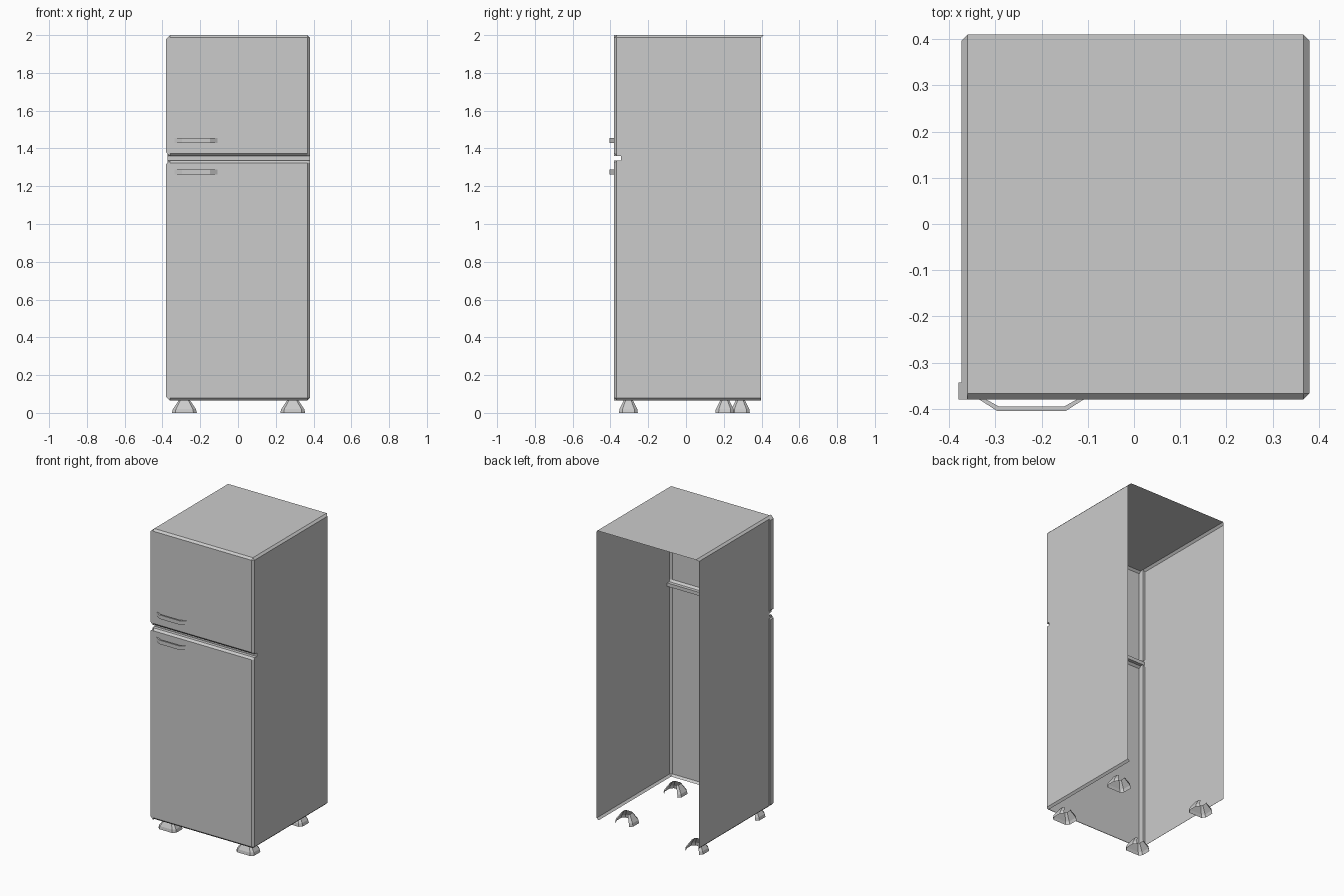
import bpy

if "Cube" in bpy.data.objects:
    bpy.data.objects.remove(bpy.data.objects["Cube"])

C = 0.013  # edge chamfer


def make(name, verts, faces):
    me = bpy.data.meshes.new(name)
    me.from_pydata(verts, [], faces)
    me.validate()
    ob = bpy.data.objects.new(name, me)
    bpy.context.collection.objects.link(ob)
    return ob


def prism(name, pts, axis, a, b):
    """Extrude a 2D outline along y or z between a and b."""
    n = len(pts)
    put = (lambda p, t: (p[0], t, p[1])) if axis == 'y' else (lambda p, t: (p[0], p[1], t))
    verts = [put(p, t) for t in (a, b) for p in pts]
    faces = [(i, (i + 1) % n, (i + 1) % n + n, i + n) for i in range(n)]
    low, high = tuple(reversed(range(n))), tuple(range(n, 2 * n))
    if axis == 'y':
        faces = [tuple(reversed(f)) for f in faces]
        low, high = low[::-1], high[::-1]
    return make(name, verts, faces + [low, high])


# Cabinet shell: side profile (y, z) with the groove between the doors,
# back and underside left open
profile = [(0.41, 2.0), (-0.38 + C, 2.0), (-0.38, 2.0 - C), (-0.38, 1.373),
           (-0.367, 1.36), (-0.345, 1.36), (-0.345, 1.337), (-0.367, 1.337),
           (-0.38, 1.324), (-0.38, 0.078), (-0.367, 0.065), (0.397, 0.065)]
inset = [(min(0.397, max(-0.367, y)), min(2.0 - C, max(0.078, z))) for y, z in profile]
n = len(profile)
rings = [(-0.373, inset), (-0.36, profile), (0.367, profile), (0.38, inset)]
verts = [(x, y, z) for x, ring in rings for y, z in ring]
faces = []
for r in range(3):
    for i in range(n - 1):
        if r == 1 and i == n - 2:
            continue  # open underside
        a = r * n + i
        faces.append((a, a + 1, a + 1 + n, a + n))


# Side panels use the inset outline without its collapsed duplicate points
def outline(base):
    seen, out = set(), []
    for i, p in enumerate(inset):
        if p not in seen:
            seen.add(p)
            out.append(base + i)
    return out


faces.append(tuple(outline(0)[::-1]))
faces.append(tuple(outline(3 * n)))
make("cabinet_shell", verts, faces)

# Door edge lips standing proud of the left side
for name, lo, hi in (("lower_door_edge", 0.065, 1.337), ("upper_door_edge", 1.36, 2.0)):
    prism(name, [(-0.38, lo + 0.02), (-0.36, lo), (-0.36, hi), (-0.38, hi - 0.02)][::-1],
          'y', -0.38, -0.343)

# Bent bar handles
bar = [(-0.335, -0.38), (-0.296, -0.405), (-0.148, -0.405), (-0.109, -0.38),
       (-0.124, -0.38), (-0.151, -0.395), (-0.293, -0.395), (-0.32, -0.38)]
for name, z in (("lower_handle", 1.262), ("upper_handle", 1.43)):
    prism(name, bar, 'z', z, z + 0.026)


# Feet: hollow flared shells, chamfered corners, open toward the back
def foot(name, x, y):
    v, f = [], []
    for z, hx, hy, c in ((0, 0.066, 0.05, 0.018), (0.02, 0.061, 0.047, 0.016),
                         (0.066, 0.03, 0.024, 0.009)):
        ring = [(-hx + c, hy), (-hx, hy - c), (-hx, c - hy), (c - hx, -hy),
                (hx - c, -hy), (hx, c - hy), (hx, hy - c), (hx - c, hy)]
        v += [(x + px, y + py, z) for px, py in ring]
    for r in range(2):
        f += [(r * 8 + i, r * 8 + i + 1, r * 8 + i + 9, r * 8 + i + 8) for i in range(7)]
    make(name, v, f)


foot("front_left_foot", -0.284, -0.305)
foot("front_right_foot", 0.29, -0.305)
foot("back_left_foot", -0.284, 0.288)
foot("back_right_foot", 0.29, 0.205)
